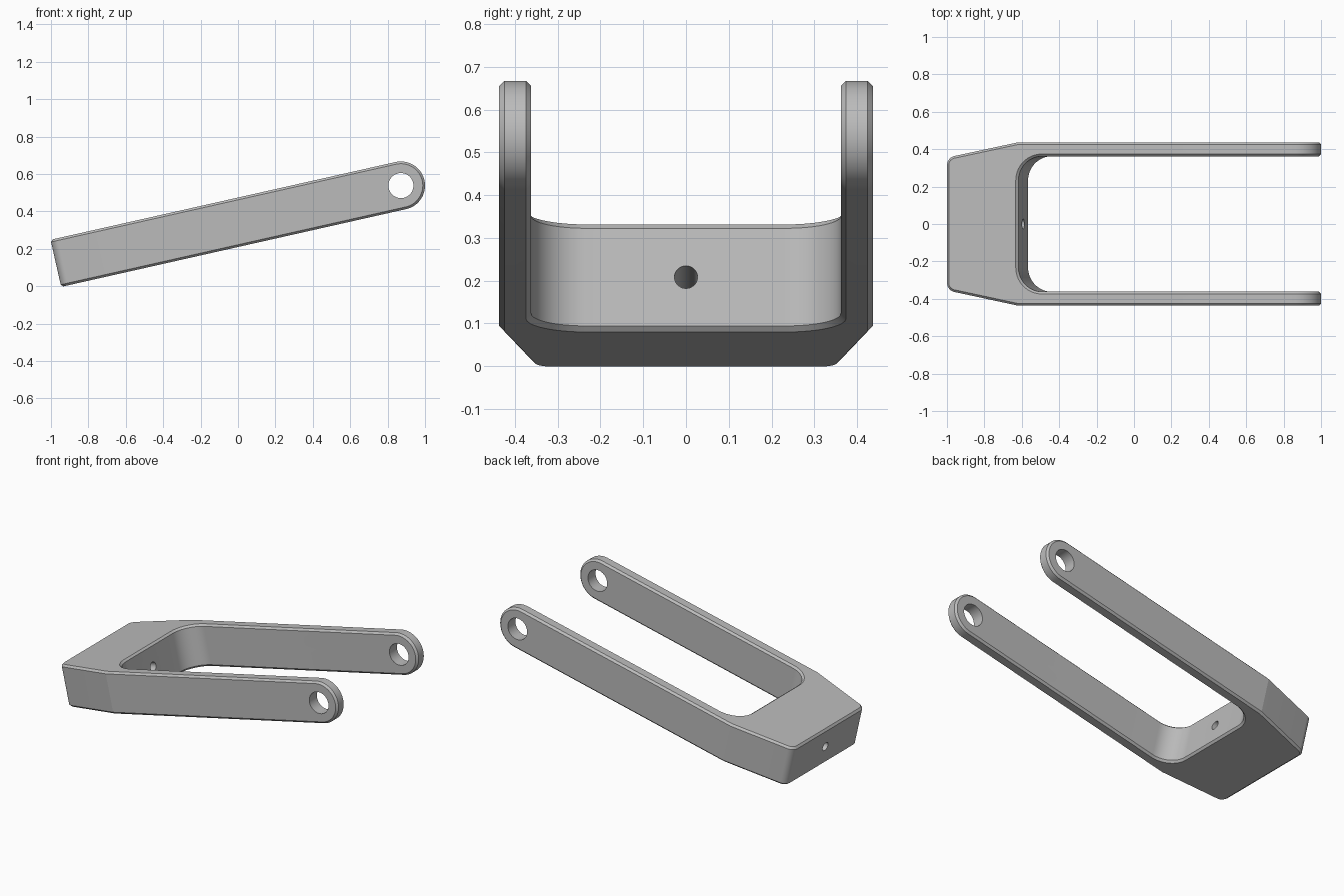
import bpy, bmesh
from math import sin, cos, tan, radians, atan2, degrees

if "Cube" in bpy.data.objects:
    bpy.data.objects.remove(bpy.data.objects["Cube"])

# Sizes, with the pin hole centre as the local origin and the arms along x
RADIUS = 0.129        # half height and tip radius
OUTER, INNER = 0.437, 0.362
BACK, SHOULDER = -1.891, -1.5
BACK_WIDTH = 0.355
CHAMFER = 0.012
TILT = radians(12.7)

metal = bpy.data.materials.new("plain grey")
metal.use_nodes = True
grey = (0.5, 0.5, 0.5, 1)
metal.diffuse_color = grey
metal.node_tree.nodes["Principled BSDF"].inputs["Base Color"].default_value = grey


def arc(cx, cy, r, start, end, steps):
    angles = [radians(start + (end - start) * i / steps) for i in range(steps + 1)]
    return [(cx + r * cos(a), cy + r * sin(a)) for a in angles]


def prism(name, points, place, low, high):
    """Extrude a profile; place(a, b, depth) gives the 3D point."""
    bm = bmesh.new()
    base = bm.faces.new([bm.verts.new(place(a, b, low)) for a, b in points])
    side = bmesh.ops.extrude_face_region(bm, geom=[base])["geom"]
    start, end = place(0, 0, low), place(0, 0, high)
    shift = [e - s for s, e in zip(start, end)]
    bmesh.ops.translate(bm, vec=shift,
                        verts=[g for g in side if isinstance(g, bmesh.types.BMVert)])
    bmesh.ops.recalc_face_normals(bm, faces=bm.faces)
    mesh = bpy.data.meshes.new(name)
    bm.to_mesh(mesh)
    bm.free()
    mesh.materials.append(metal)
    obj = bpy.data.objects.new(name, mesh)
    bpy.context.collection.objects.link(obj)
    return obj


def along_x(a, b, d): return (d, a, b)
def along_y(a, b, d): return (a, d, b)
def along_z(a, b, d): return (a, b, d)


def apply(obj, mod):
    bpy.ops.object.select_all(action='DESELECT')
    bpy.context.view_layer.objects.active = obj
    obj.select_set(True)
    bpy.ops.object.modifier_apply(modifier=mod.name)


def combine(obj, cutter, operation):
    mod = obj.modifiers.new("cut", 'BOOLEAN')
    mod.operation, mod.solver, mod.object = operation, 'EXACT', cutter
    apply(obj, mod)
    bpy.data.objects.remove(cutter)


# Fork outline from above: rounded back corner, tapered shoulder, rounded slot
slope = (OUTER - BACK_WIDTH) / (SHOULDER - BACK)
taper = atan2(slope, 1)
corner, slot = 0.05, 0.13
corner_y = BACK_WIDTH + corner * slope - corner / cos(taper)
half = arc(BACK + corner, corner_y, corner, 180, 90 + degrees(taper), 12)
half += [(SHOULDER, OUTER), (0.3, OUTER), (0.3, INNER)]
half += arc(SHOULDER + slot, INNER - slot, slot, 90, 180, 16)
outline = half + [(x, -y) for x, y in reversed(half)]
fork = prism("fork_bracket", outline, along_z, -0.3, 0.3)

# Side profile with the round arm tips
profile = [(-2.2, -RADIUS)] + arc(0, 0, RADIUS, -90, 90, 32) + [(-2.2, RADIUS)]
combine(fork, prism("side_profile", profile, along_y, -0.6, 0.6), 'INTERSECT')

# Chamfer around the top, bottom and arm edges
bevel = fork.modifiers.new("chamfer", 'BEVEL')
bevel.width, bevel.segments = CHAMFER, 1
bevel.limit_method, bevel.angle_limit = 'ANGLE', radians(40)
bevel.use_clamp_overlap = False
apply(fork, bevel)

# Pin hole through both arms and bolt hole through the crosspiece
pin_circle = arc(0, 0, 0.067, 0, 360, 64)[:-1]
bolt_circle = arc(0, 0, 0.027, 0, 360, 48)[:-1]
combine(fork, prism("pin_hole", pin_circle, along_y, -0.6, 0.6), 'DIFFERENCE')
combine(fork, prism("bolt_hole", bolt_circle, along_x, -2.2, -1.2), 'DIFFERENCE')

# Tilt the fork and stand it on the ground
fork.rotation_euler = (0, -TILT, 0)
fork.location = (0.871, 0, 0.538)
bpy.ops.object.select_all(action='DESELECT')
fork.select_set(True)
bpy.context.view_layer.objects.active = fork
bpy.ops.object.shade_smooth_by_angle(angle=radians(9))
